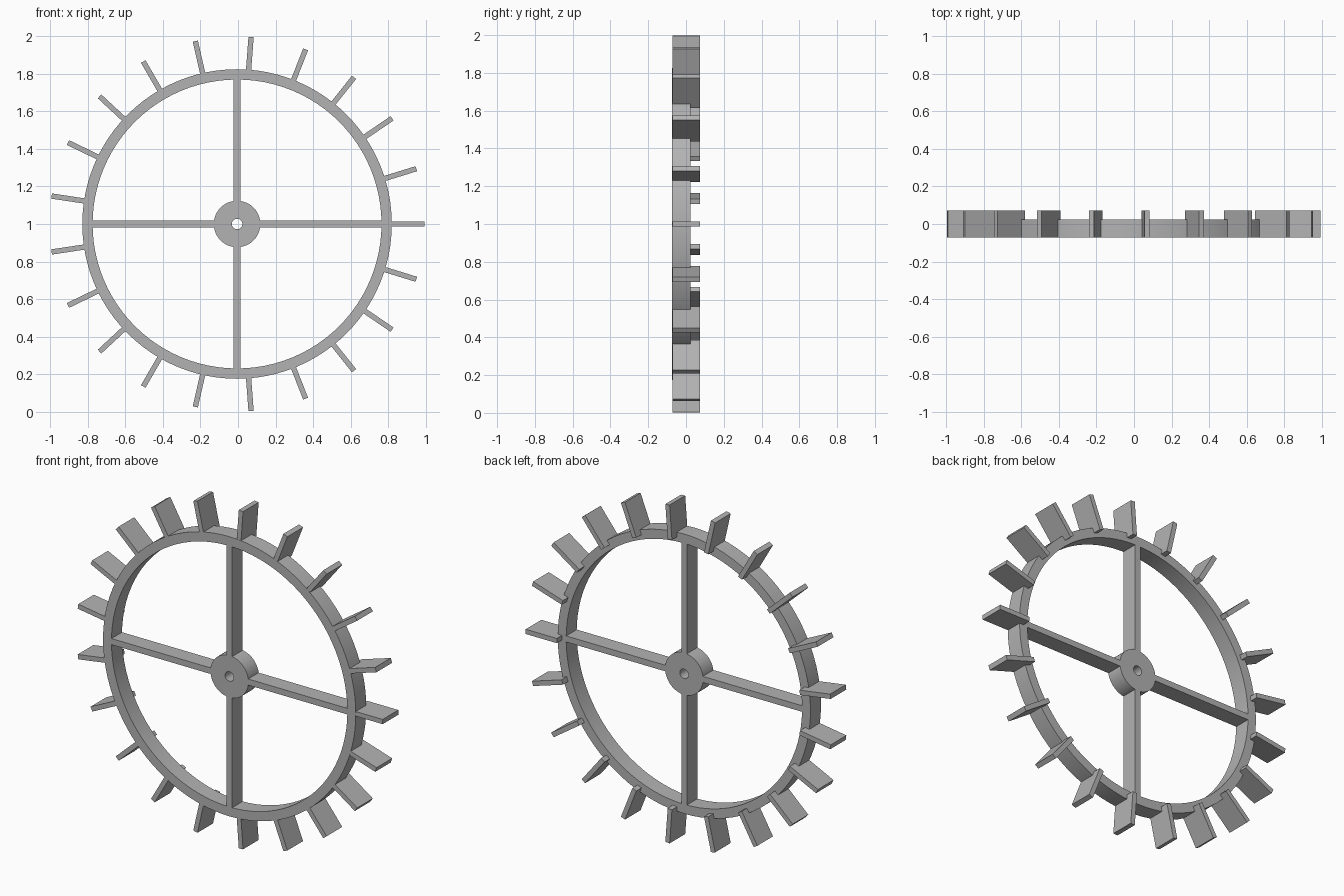
import bpy
import bmesh
from math import cos, sin, pi
from mathutils import Matrix, Vector

if "Cube" in bpy.data.objects:
    bpy.data.objects.remove(bpy.data.objects["Cube"], do_unlink=True)

CENTRE = Vector((-0.005, 0, 1))
FRONT, BACK, PADDLE_BACK = -0.073, 0.025, 0.073
RIM_OUT, RIM_IN = 0.825, 0.77
HUB_R, HOLE_R = 0.124, 0.028
PADDLES = 21

grey = bpy.data.materials.new("plain_grey")
grey.use_nodes = True
colour = (0.45, 0.45, 0.45, 1)
grey.diffuse_color = colour
grey.node_tree.nodes["Principled BSDF"].inputs["Base Color"].default_value = colour


def finish(name, bm):
    bmesh.ops.recalc_face_normals(bm, faces=bm.faces)
    mesh = bpy.data.meshes.new(name)
    bm.to_mesh(mesh)
    bm.free()
    mesh.materials.append(grey)
    obj = bpy.data.objects.new(name, mesh)
    obj.location = CENTRE
    bpy.context.collection.objects.link(obj)
    return obj


def ring(name, outer, inner, sides):
    """Flat-faced ring around the y axis."""
    bm = bmesh.new()
    loops = []
    for r, y in ((outer, FRONT), (outer, BACK), (inner, BACK), (inner, FRONT)):
        loops.append([bm.verts.new((r * cos(2 * pi * i / sides), y, r * sin(2 * pi * i / sides)))
                      for i in range(sides)])
    for a, b in zip(loops, loops[1:] + loops[:1]):
        for i in range(sides):
            j = (i + 1) % sides
            bm.faces.new((a[i], a[j], b[j], b[i]))
    obj = finish(name, bm)
    bpy.ops.object.select_all(action='DESELECT')
    obj.select_set(True)
    bpy.context.view_layer.objects.active = obj
    bpy.ops.object.shade_smooth_by_angle()


def bar(name, r0, r1, thick, y0, y1, angle):
    """Radial box from r0 to r1, turned about the y axis."""
    bm = bmesh.new()
    place = (Matrix.Rotation(-angle, 4, 'Y')
             @ Matrix.Translation(((r0 + r1) / 2, (y0 + y1) / 2, 0))
             @ Matrix.Diagonal((r1 - r0, y1 - y0, thick, 1)))
    bmesh.ops.create_cube(bm, size=1, matrix=place)
    finish(name, bm)


# Rim and hub
ring("rim", RIM_OUT, RIM_IN, 96)
ring("hub", HUB_R, HOLE_R, 48)

# Four spokes, running from inside the hub into the rim
for i, side in enumerate(("left", "top", "right", "bottom")):
    bar("spoke_" + side, HUB_R - 0.01, RIM_IN + 0.01, 0.036, FRONT, BACK, i * pi / 2)

# Paddles: blade outside the rim, with a heel resting on the back of the rim
for i in range(PADDLES):
    angle = 2 * pi * i / PADDLES
    bar(f"paddle_{i + 1}", 0.797, 1.0, 0.028, FRONT + 0.0005, PADDLE_BACK, angle)
